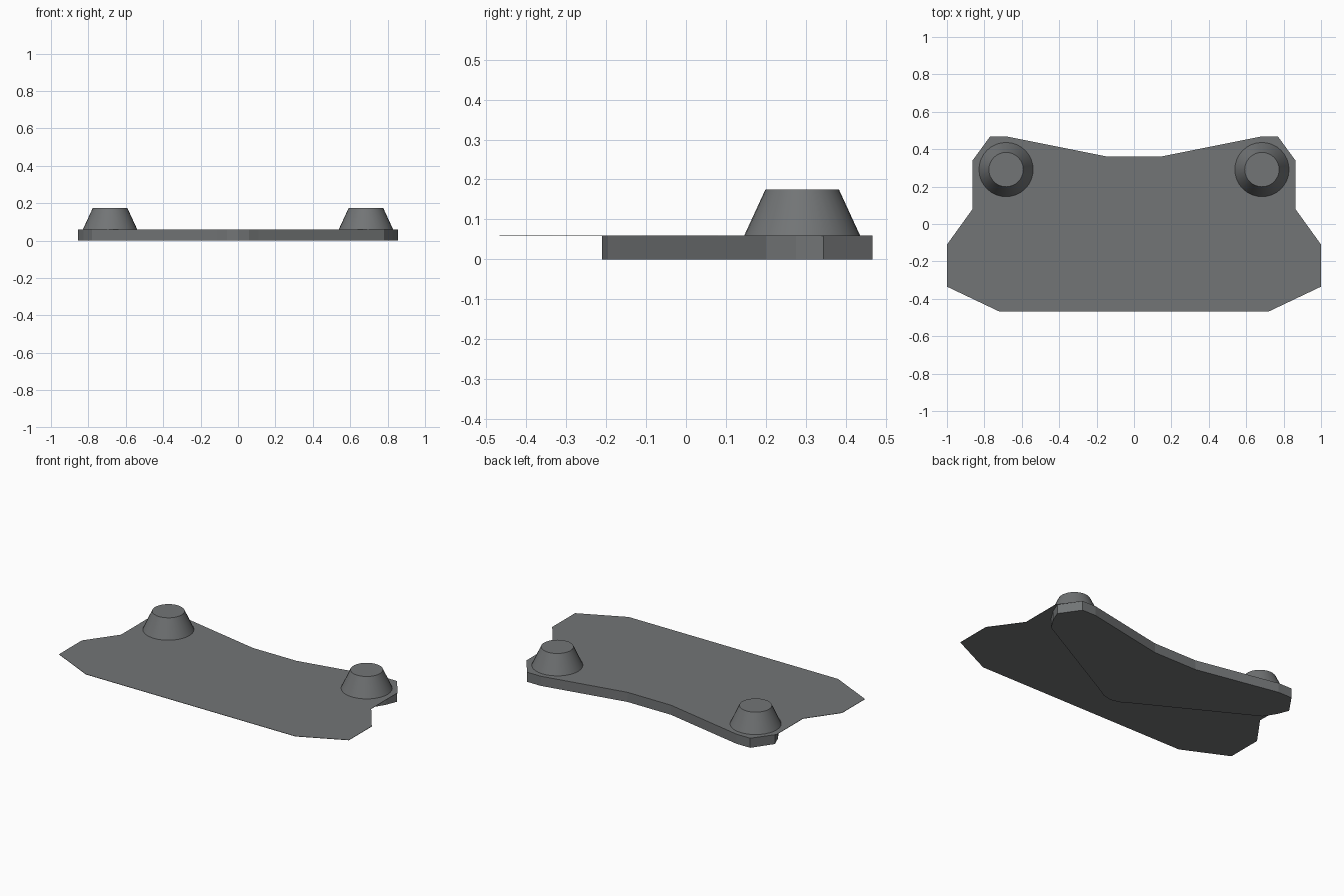
import bpy, bmesh, math

if "Cube" in bpy.data.objects:
    bpy.data.objects.remove(bpy.data.objects["Cube"])

Z_DECK = 0.06   # height of the thin deck sheet
Z_TOP = 0.175   # top of the pegs

dark = bpy.data.materials.new("dark_grey")
dark.diffuse_color = (0.168, 0.176, 0.18, 1)
dark.use_nodes = True
dark.node_tree.nodes["Principled BSDF"].inputs["Base Color"].default_value = dark.diffuse_color


def mirror_outline(half):
    """Close a right-hand half outline by mirroring it across x = 0."""
    return half + [(-x, y) for x, y in reversed(half) if x > 0]


def add_object(name, bm):
    mesh = bpy.data.meshes.new(name)
    bm.to_mesh(mesh)
    bm.free()
    mesh.materials.append(dark)
    obj = bpy.data.objects.new(name, mesh)
    bpy.context.collection.objects.link(obj)
    return obj


def add_slab(name, outline, z0, z1):
    """Flat slab between two heights from a plan outline."""
    bm = bmesh.new()
    base = bm.faces.new([bm.verts.new((x, y, z0)) for x, y in outline])
    ext = bmesh.ops.extrude_face_region(bm, geom=[base], use_keep_orig=True)
    top = [v for v in ext["geom"] if isinstance(v, bmesh.types.BMVert)]
    bmesh.ops.translate(bm, verts=top, vec=(0, 0, z1 - z0))
    bmesh.ops.recalc_face_normals(bm, faces=bm.faces)
    return add_object(name, bm)


# Rear edge shared by the sheet and the block below it
rear = [(0.77, 0.467), (0.675, 0.467), (0.15, 0.362)]

# Thin deck sheet
add_slab("deck_sheet", mirror_outline(
    [(0.722, -0.467), (1.0, -0.335), (1.0, -0.11), (0.863, 0.08), (0.863, 0.34)]
    + rear), Z_DECK - 0.002, Z_DECK)

# Support block under the rear, with a blunt V-shaped front
add_slab("support_block", mirror_outline(
    [(0.0, -0.21), (0.06, -0.195), (0.11, -0.165), (0.78, 0.2), (0.827, 0.275),
     (0.855, 0.345)] + rear), 0.0, Z_DECK - 0.002)

# Tapered pegs at the two rear corners
for side, label in ((-1, "left"), (1, "right")):
    bm = bmesh.new()
    bmesh.ops.create_cone(bm, cap_ends=True, segments=32, radius1=0.145,
                          radius2=0.092, depth=Z_TOP - Z_DECK)
    bmesh.ops.delete(bm, geom=[f for f in bm.faces if f.normal.z < -0.9],
                     context='FACES_ONLY')
    peg = add_object(label + "_peg", bm)
    peg.location = (side * 0.684, 0.291, (Z_TOP + Z_DECK) / 2)
    bpy.ops.object.select_all(action='DESELECT')
    peg.select_set(True)
    bpy.context.view_layer.objects.active = peg
    bpy.ops.object.shade_smooth_by_angle(angle=math.radians(30))
